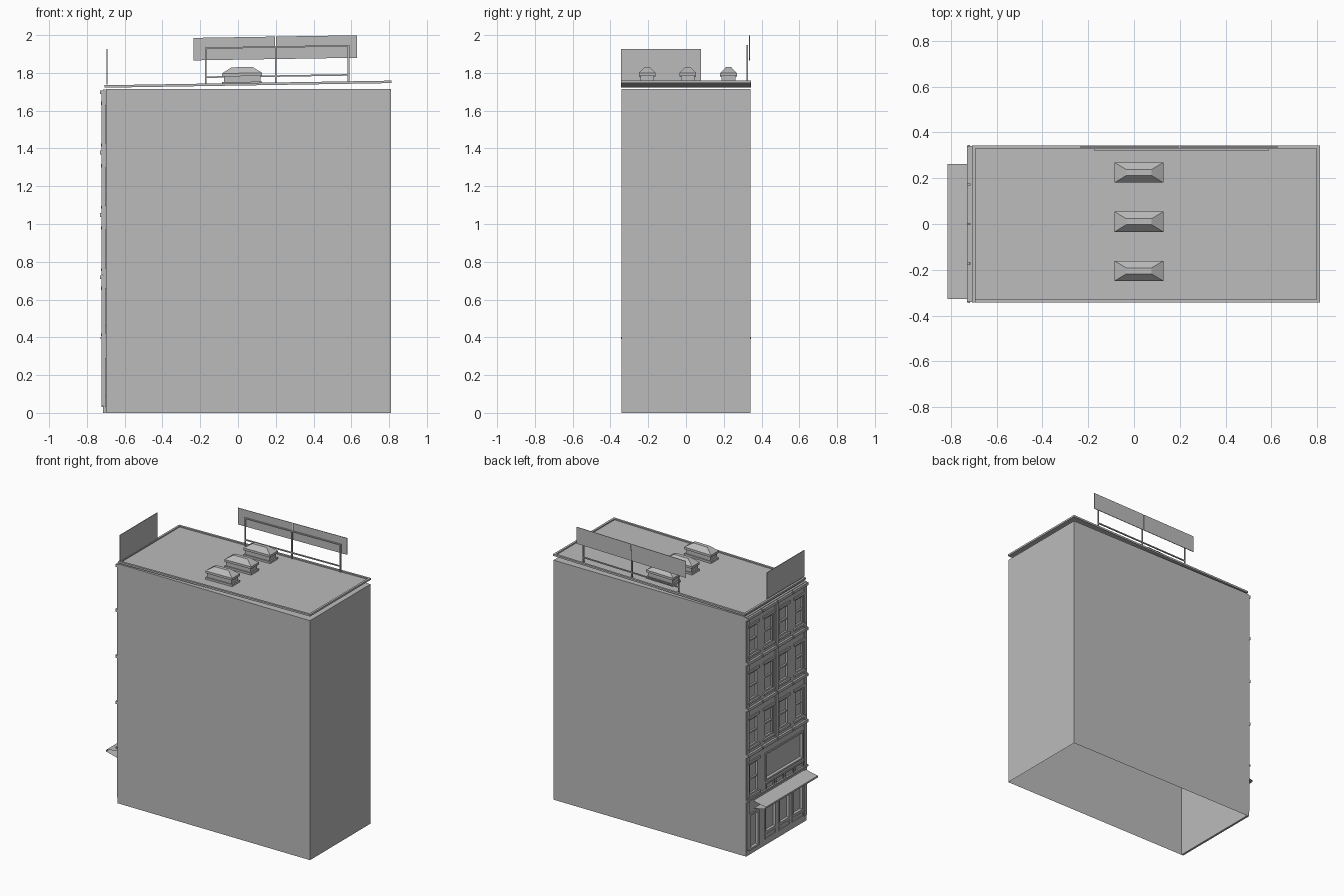
import bpy, bmesh

cube = bpy.data.objects.get("Cube")
if cube:
    bpy.data.objects.remove(cube, do_unlink=True)

stone = bpy.data.materials.new("plain_grey")
stone.use_nodes = True
stone.diffuse_color = (0.5, 0.5, 0.5, 1)
stone.node_tree.nodes["Principled BSDF"].inputs["Base Color"].default_value = (0.5, 0.5, 0.5, 1)

SLOPE = 0.016                       # roof rises gently along x
FRONT, SKIN = -0.70, -0.716         # body face and facade face
BAYS = (0.259, 0.086, -0.086, -0.259)
FLOORS = (0.72, 1.05, 1.38)


def finish(name, bm, lean=False):
    if lean:
        for v in bm.verts:
            v.co.z += SLOPE * v.co.x
    bmesh.ops.recalc_face_normals(bm, faces=bm.faces)
    mesh = bpy.data.meshes.new(name)
    bm.to_mesh(mesh)
    bm.free()
    mesh.materials.append(stone)
    obj = bpy.data.objects.new(name, mesh)
    bpy.context.collection.objects.link(obj)
    return obj


def add_box(bm, x, y, z):
    """Add a box given (low, high) ranges on each axis."""
    verts = bmesh.ops.create_cube(bm, size=1)["verts"]
    for v in verts:
        for i, (low, high) in enumerate((x, y, z)):
            v.co[i] = high if v.co[i] > 0 else low
    return verts


def boxes(name, ranges, lean=False):
    bm = bmesh.new()
    for r in ranges:
        add_box(bm, *r)
    return finish(name, bm, lean)


def frame(x, y, z, w):
    """Four bars around a rectangular opening in the facade."""
    (y0, y1), (z0, z1) = y, z
    return [(x, (y0, y0 + w), z), (x, (y1 - w, y1), z),
            (x, (y0 + w, y1 - w), (z0, z0 + w)), (x, (y0 + w, y1 - w), (z1 - w, z1))]


# Building shell, open underneath
bm = bmesh.new()
add_box(bm, (FRONT, 0.81), (-0.342, 0.342), (0, 1.715))
bmesh.ops.delete(bm, geom=[f for f in bm.faces if f.calc_center_median().z < 0.01], context="FACES")
finish("building_shell", bm)

# Openings in the facade
windows = [((c - 0.052, c + 0.052), (f + 0.045, f + 0.25)) for f in FLOORS for c in BAYS]
side_window = ((0.20, 0.31), (0.42, 0.65))
display_window = ((-0.30, 0.13), (0.46, 0.66))
door = ((0.20, 0.31), (0.03, 0.29))
shop_windows = [((c - 0.062, c + 0.062), (0.09, 0.29)) for c in (0.07, -0.085, -0.24)]
openings = windows + [side_window, display_window, door] + shop_windows

# Facade skin: a grid of cells with the openings left out
ys = sorted({round(v, 4) for y, z in openings for v in y} | {-0.342, 0.342})
zs = sorted({round(v, 4) for y, z in openings for v in z} | {0.0, 1.712})
bm = bmesh.new()
for y0, y1 in zip(ys, ys[1:]):
    for z0, z1 in zip(zs, zs[1:]):
        cy, cz = (y0 + y1) / 2, (z0 + z1) / 2
        if not any(y[0] < cy < y[1] and z[0] < cz < z[1] for y, z in openings):
            bm.faces.new([bm.verts.new((SKIN, y, z)) for y, z in
                          ((y0, z0), (y0, z1), (y1, z1), (y1, z0))])
bmesh.ops.remove_doubles(bm, verts=bm.verts, dist=0.0001)
grown = bmesh.ops.extrude_face_region(bm, geom=list(bm.faces))["geom"]
bmesh.ops.translate(bm, vec=(FRONT - SKIN - 0.0005, 0, 0),
                    verts=[g for g in grown if isinstance(g, bmesh.types.BMVert)])
finish("facade_wall", bm)

# Sash windows: frame, middle rail, sill and lintel
parts = []
for (y0, y1), (z0, z1) in windows + [side_window]:
    mid = (z0 + z1) / 2
    parts += frame((SKIN + 0.002, FRONT), (y0, y1), (z0, z1), 0.012)
    parts.append(((SKIN + 0.004, FRONT), (y0, y1), (mid - 0.005, mid + 0.005)))
    parts.append(((SKIN - 0.010, SKIN), (y0 - 0.012, y1 + 0.012), (z0 - 0.014, z0)))
    parts.append(((SKIN - 0.008, SKIN), (y0 - 0.012, y1 + 0.012), (z1, z1 + 0.018)))
boxes("sash_windows", parts)

# Large display window and panels below it
parts = frame((SKIN - 0.006, FRONT), *display_window, 0.012)
for i in range(4):
    y = display_window[0][0] + i * 0.11
    parts += frame((SKIN - 0.006, SKIN), (y, y + 0.095), (0.385, 0.44), 0.008)
boxes("display_window_frame", parts)

# Shopfront frames and door
parts = []
for y, z in shop_windows:
    parts += frame((SKIN - 0.004, FRONT), y, z, 0.01)
    parts += frame((SKIN - 0.005, SKIN), y, (0.045, 0.08), 0.007)
boxes("shopfront_frames", parts)
boxes("door_frame", frame((SKIN - 0.006, FRONT), *door, 0.014))

# Pilasters at the edges and centre, and floor ledges in four bays
boxes("pilasters", [((SKIN - 0.006, SKIN), (y - 0.015, y + 0.015), (0.73, 1.70))
                    for y in (-0.325, 0, 0.325)]
      + [((SKIN - 0.006, SKIN), (y - 0.015, y + 0.015), (0.04, 0.71)) for y in (-0.325, 0.325)])
boxes("floor_ledges", [((SKIN - 0.015, SKIN), (c - 0.083, c + 0.083), (z - 0.012, z + 0.008))
                       for z in FLOORS + (1.70,) for c in BAYS])
boxes("shop_ledge", [((SKIN - 0.012, SKIN), (-0.345, 0.345), (0.39, 0.402))])

# Awning: open-ended folded sheet
bm = bmesh.new()
profile = ((SKIN, 0.37), (-0.815, 0.35), (-0.815, 0.338), (SKIN, 0.313))
rows = [[bm.verts.new((x, y, z)) for x, z in profile] for y in (-0.328, 0.262)]
for i in range(len(profile) - 1):
    bm.faces.new((rows[0][i], rows[0][i + 1], rows[1][i + 1], rows[1][i]))
finish("awning", bm)

# Sloping roof slab with raised rim
X, Y = (-0.708, 0.812), (-0.344, 0.344)
boxes("roof_slab", [(X, Y, (1.733, 1.738))], True)
boxes("roof_rim", [(X, (Y[0], Y[0] + 0.015), (1.738, 1.746)), (X, (Y[1] - 0.015, Y[1]), (1.738, 1.746)),
                   ((X[0], X[0] + 0.015), Y, (1.738, 1.746)), ((X[1] - 0.015, X[1]), Y, (1.738, 1.746))], True)

# Roof skylights: base, eave band and hipped top
for i, y in enumerate((-0.205, 0.01, 0.225)):
    bm = bmesh.new()
    add_box(bm, (-0.075, 0.118), (y - 0.036, y + 0.036), (1.738, 1.785))
    add_box(bm, (-0.085, 0.128), (y - 0.044, y + 0.044), (1.738, 1.752))
    add_box(bm, (-0.085, 0.128), (y - 0.044, y + 0.044), (1.782, 1.798))
    for v in add_box(bm, (-0.085, 0.128), (y - 0.044, y + 0.044), (1.798, 1.83)):
        if v.co.z > 1.81:
            v.co.x = 0.0215 + (v.co.x - 0.0215) * 0.52
            v.co.y = y + (v.co.y - y) * 0.3
    finish("skylight_%d" % (i + 1), bm, True)

# Sign board above the facade
boxes("facade_sign", [((-0.696, -0.692), (-0.344, 0.08), (1.75, 1.938))], True)

# Long billboard in two panels, on posts and rails
boxes("billboard_panels", [((-0.235, 0.196), (0.334, 0.338), (1.870, 1.989)),
                           ((0.200, 0.630), (0.334, 0.338), (1.870, 1.989))], True)
boxes("billboard_posts", [((x - 0.004, x + 0.004), (0.321, 0.329), (1.738, 1.938))
                          for x in (-0.17, 0.2, 0.585)], True)
boxes("billboard_rails", [((-0.17, 0.585), (0.321, 0.329), (z - 0.004, z + 0.004))
                          for z in (1.78, 1.934)], True)
